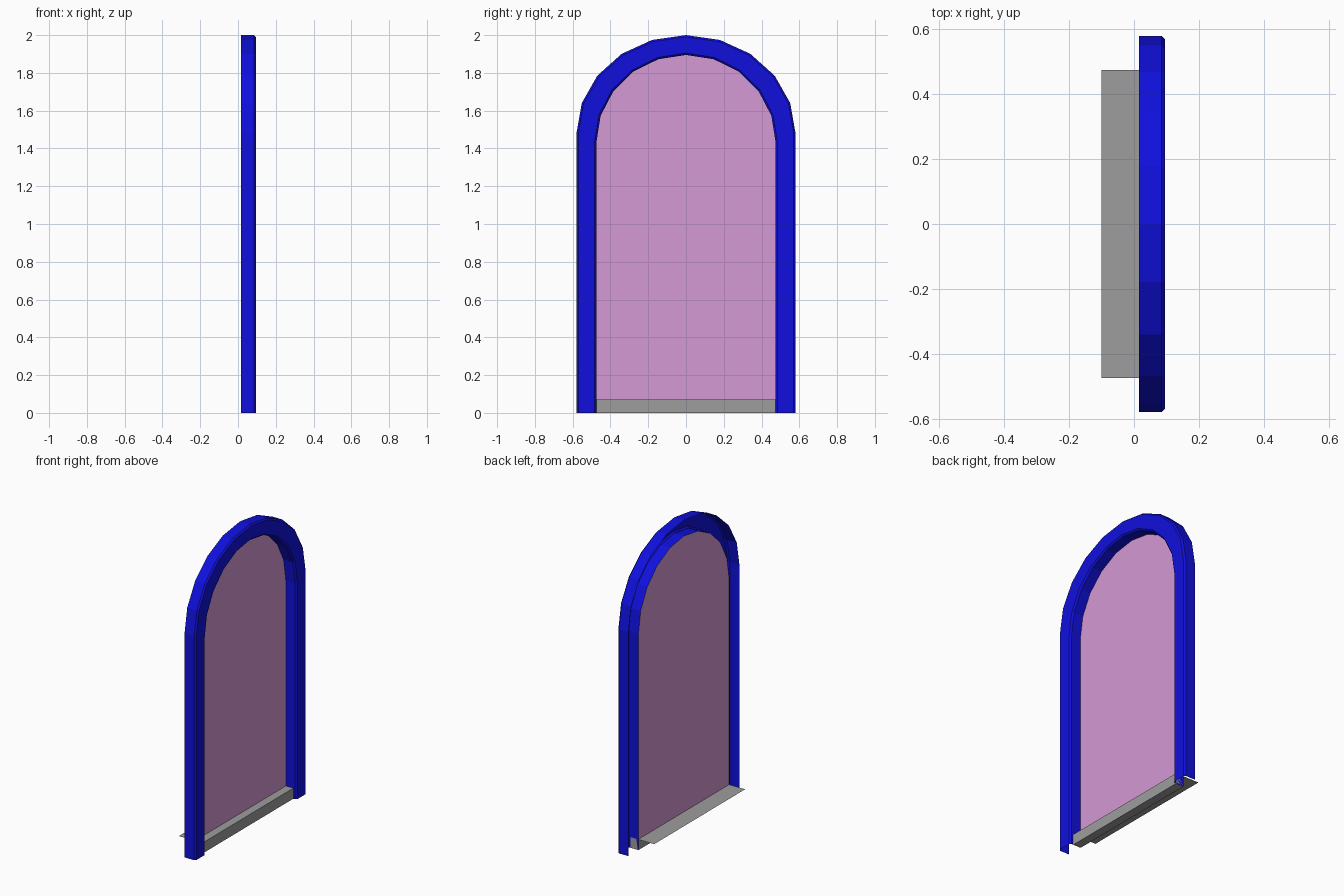
import bpy, bmesh
from math import cos, sin, pi

if "Cube" in bpy.data.objects:
    bpy.data.objects.remove(bpy.data.objects["Cube"], do_unlink=True)

BACK, FRONT, CHAMFER = 0.015, 0.095, 0.01
SILL_TOP, HALF_OPENING = 0.07, 0.475


def material(name, rgb):
    mat = bpy.data.materials.new(name)
    mat.use_nodes = True
    color = (*rgb, 1)
    mat.diffuse_color = color
    mat.node_tree.nodes["Principled BSDF"].inputs["Base Color"].default_value = color
    return mat


def finish(bm, name, mat):
    mesh = bpy.data.meshes.new(name)
    bm.to_mesh(mesh)
    bm.free()
    mesh.materials.append(mat)
    obj = bpy.data.objects.new(name, mesh)
    bpy.context.collection.objects.link(obj)
    return obj


def arch(x, half_width, spring, rise, base=0.0, segments=10):
    """Upright arch outline in the plane at x, from one foot to the other."""
    curve = [(x, half_width * cos(pi * i / segments),
              spring + rise * sin(pi * i / segments)) for i in range(segments + 1)]
    return [(x, half_width, base)] + curve + [(x, -half_width, base)]


blue = material("deep blue", (0.005, 0.005, 0.72))
pink = material("soft pink", (0.66, 0.32, 0.66))
grey = material("mid grey", (0.34, 0.34, 0.34))

# Frame: hollow channel, open at the back and feet, with chamfered front edges
outer = (0.58, 1.48, 0.52)
inner = (HALF_OPENING, 1.43, 0.465)
sections = [(BACK, outer, 0), (FRONT - CHAMFER, outer, 0), (FRONT, outer, -CHAMFER),
            (FRONT, inner, CHAMFER), (FRONT - CHAMFER, inner, 0), (BACK, inner, 0)]
bm = bmesh.new()
rows = [[bm.verts.new(p) for p in arch(x, w + grow, spring, rise + grow)]
        for x, (w, spring, rise), grow in sections]
for a, b in zip(rows, rows[1:]):
    for i in range(len(a) - 1):
        bm.faces.new((a[i], a[i + 1], b[i + 1], b[i]))
bmesh.ops.recalc_face_normals(bm, faces=bm.faces)
front = max(bm.faces, key=lambda f: f.calc_center_median().x)
if front.normal.x < 0:
    bmesh.ops.reverse_faces(bm, faces=bm.faces)
finish(bm, "arched_frame", blue)

# Pane: a single flat sheet filling the opening
bm = bmesh.new()
bm.faces.new([bm.verts.new(p) for p in arch(BACK + 0.002, *inner, base=SILL_TOP)])
finish(bm, "window_pane", pink)

# Sill: a low block between the feet
bm = bmesh.new()
bmesh.ops.create_cube(bm, size=1)
sill_front = 0.072
for v in bm.verts:
    v.co = (sill_front if v.co.x > 0 else BACK,
            v.co.y * 2 * HALF_OPENING,
            SILL_TOP if v.co.z > 0 else 0)
finish(bm, "sill_block", grey)

# Ledge: a thin sheet reaching out behind the sill
bm = bmesh.new()
bm.faces.new([bm.verts.new((x, y * HALF_OPENING, SILL_TOP))
              for x, y in ((-0.1, -1), (BACK, -1), (BACK, 1), (-0.1, 1))])
finish(bm, "sill_ledge", grey)
